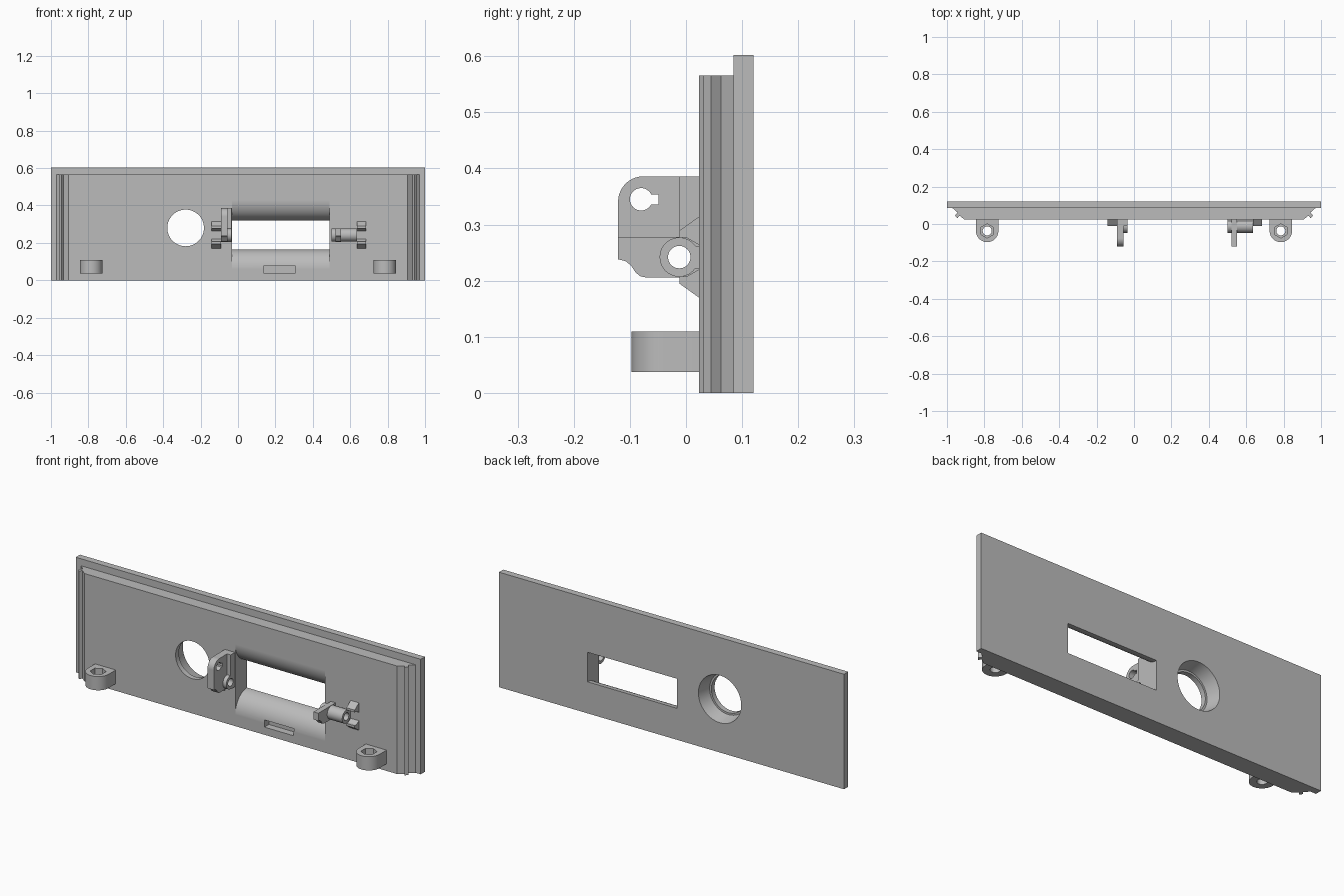
import bpy, bmesh
from math import sin, cos, pi, radians

cube = bpy.data.objects.get("Cube")
if cube:
    bpy.data.objects.remove(cube)

grey = bpy.data.materials.new("plain_grey")
grey.use_nodes = True
grey.diffuse_color = (0.5, 0.5, 0.5, 1)
grey.node_tree.nodes["Principled BSDF"].inputs["Base Color"].default_value = (0.5, 0.5, 0.5, 1)


def arc(cx, cy, rx, ry, a0, a1, n):
    """Points along an ellipse arc, angles in degrees."""
    steps = [radians(a0 + (a1 - a0) * i / n) for i in range(n + 1)]
    return [(cx + rx * cos(a), cy + ry * sin(a)) for a in steps]


def ring(cx, cy, r, n=40, turn=0):
    return arc(cx, cy, r, r, turn, turn + 360, n)[:-1]


def prism(name, pts, axis, lo, hi):
    """Extrude a (y, z) outline along x, or an (x, y) outline along z."""
    bm = bmesh.new()
    place = (lambda p, d: (d, *p)) if axis == "x" else (lambda p, d: (*p, d))
    ends = [[bm.verts.new(place(p, d)) for p in pts] for d in (lo, hi)]
    for e in ends:
        bm.faces.new(e)
    for i in range(len(pts)):
        j = (i + 1) % len(pts)
        bm.faces.new((ends[0][i], ends[0][j], ends[1][j], ends[1][i]))
    bmesh.ops.recalc_face_normals(bm, faces=bm.faces)
    mesh = bpy.data.meshes.new(name)
    bm.to_mesh(mesh)
    bm.free()
    mesh.materials.append(grey)
    ob = bpy.data.objects.new(name, mesh)
    bpy.context.collection.objects.link(ob)
    return ob


def box(name, x0, x1, y0, y1, z0, z1):
    return prism(name, [(x0, y0), (x1, y0), (x1, y1), (x0, y1)], "z", z0, z1)


def activate(ob):
    bpy.ops.object.select_all(action="DESELECT")
    ob.select_set(True)
    bpy.context.view_layer.objects.active = ob


def combine(ob, tools, operation="DIFFERENCE"):
    """Apply booleans and discard the tool objects."""
    for tool in tools:
        mod = ob.modifiers.new("bool", "BOOLEAN")
        mod.operation, mod.solver, mod.object = operation, "EXACT", tool
        activate(ob)
        bpy.ops.object.modifier_apply(modifier=mod.name)
        bpy.data.objects.remove(tool)
    return ob


FRONT = 0.023

# Panel: back plate plus a slab with grooved side edges
panel = box("panel", -1, 1, 0.085, 0.12, 0, 0.6025)
edge = [(0.97, 0.1), (0.97, 0.085), (0.944, 0.062), (0.957, 0.045),
        (0.944, 0.031), (0.933, 0.045), (0.906, FRONT)]
slab = prism("slab", edge + [(-x, y) for x, y in reversed(edge)], "z", 0, 0.566)
combine(panel, [slab], "UNION")

# Window with rounded upper and lower lips
upper = arc(0.12, 0.43, 0.097, 0.11, 180, 270, 16)
lower = arc(0.12, 0.06, 0.097, 0.105, 90, 180, 16)
outline = [(-0.05, 0.43)] + upper + [(0.2, 0.32), (0.2, 0.165)] + lower + [(-0.05, 0.06)]
window = prism("window_cutter", outline, "x", -0.032, 0.488)
slot = box("slot_cutter", 0.137, 0.307, -0.05, 0.06, 0.04, 0.077)

# Round hole, widened towards the back
tools = [window, slot]
for r1, r2, y0, y1 in ((0.098, 0.098, -0.1, 0.2), (0.1263, 0.108, 0.05, 0.13)):
    bpy.ops.mesh.primitive_cone_add(vertices=64, radius1=r1, radius2=r2, depth=y1 - y0,
                                    location=(-0.28, (y0 + y1) / 2, 0.28),
                                    rotation=(pi / 2, 0, 0))
    tools.append(bpy.context.object)
combine(panel, tools)
parts = [panel]

# Screw lugs with a hexagonal nut pocket
for side, x in (("right", -0.785), ("left", 0.785)):
    shape = [(x - 0.06, 0.03)] + arc(x, -0.037, 0.06, 0.06, 180, 360, 24) + [(x + 0.06, 0.03)]
    lug = prism(side + "_lug", shape, "z", 0.037, 0.109)
    combine(lug, [prism("bore", ring(x, -0.037, 0.024), "z", 0, 0.2),
                  prism("pocket", ring(x, -0.037, 0.038, 6, 30), "z", 0.075, 0.2)])
    parts.append(lug)

# Hinge brackets either side of the window
PIVOT_Y, PIVOT_Z = -0.012, 0.242
foot = [(-0.121, 0.238), (-0.108, 0.235), (-0.098, 0.227), (-0.09, 0.215),
        (-0.082, 0.208), (-0.073, 0.206), (0.03, 0.206)]


def bored(ob):
    return combine(ob, [prism("bore", ring(PIVOT_Y, PIVOT_Z, 0.02), "x", -1, 1)])


def boss(name, x0, x1):
    ob = prism(name, ring(PIVOT_Y, PIVOT_Z, 0.035), "x", x0, x1)
    combine(ob, [box("web", x0, x1, 0, 0.03, 0.222, 0.262)], "UNION")
    parts.append(bored(ob))


def clamps(side, x0, x1):
    jaw = [(0.03, 0.073), (FRONT, 0.072), (-0.012, 0.047), (-0.012, 0.035),
           (0, 0.035), (FRONT, 0.022), (0.03, 0.022)]
    for level, s in (("upper", 1), ("lower", -1)):
        pts = [(y, PIVOT_Z + s * h) for y, h in jaw]
        parts.append(prism(f"{side}_{level}_jaw", pts, "x", x0, x1))


# Right bracket: tall plate with a keyhole
tall = foot + [(0.03, 0.386)] + arc(-0.076, 0.341, 0.045, 0.045, 90, 180, 10)
plate = prism("right_bracket_plate", tall, "x", -0.092, -0.055)
base = box("base", -0.092, -0.034, -0.012, 0.03, 0.206, 0.386)
combine(plate, [base], "UNION")
keyway = [(-0.08, 0.336), (-0.049, 0.336), (-0.049, 0.354), (-0.08, 0.354)]
combine(plate, [prism("key_bore", ring(-0.08, 0.345, 0.02), "x", -1, 1),
                prism("keyway", keyway, "x", -1, 1)])
parts.append(bored(plate))
boss("right_bracket_boss", -0.091, -0.035)
clamps("right", -0.142, -0.092)

# Left bracket: low arm on a long boss
arm = prism("left_bracket_arm", foot + [(0.03, 0.278), (-0.121, 0.278)], "x", 0.522, 0.55)
parts.append(bored(arm))
boss("left_bracket_boss", 0.5, 0.637)
clamps("left", 0.637, 0.685)

# Smooth curved faces while keeping edges crisp
for ob in parts:
    activate(ob)
    bpy.ops.object.shade_smooth_by_angle(angle=radians(25))
    mod = ob.modifiers.new("weighted_normals", "WEIGHTED_NORMAL")
    mod.keep_sharp = True
